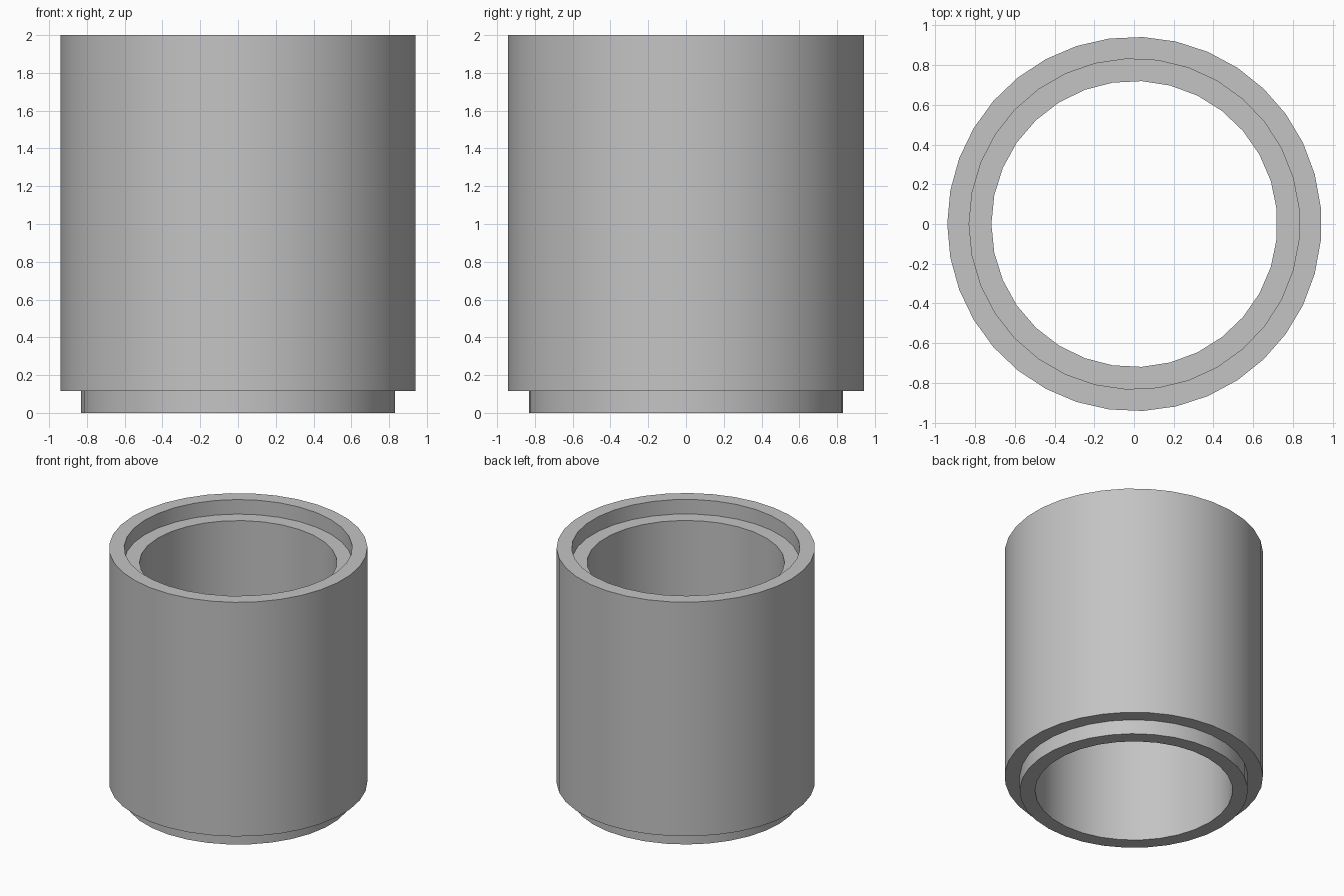
import bpy, bmesh, math

cube = bpy.data.objects.get("Cube")
if cube:
    bpy.data.objects.remove(cube, do_unlink=True)

# Main dimensions
HEIGHT, STEP = 2.0, 0.117
OUTER, MIDDLE, BORE = (0.942, 35), (0.832, 33), (0.72, 31)  # radius, sides
AXIS_X = 0.002

grey = bpy.data.materials.new("plain grey")
grey.use_nodes = True
colour = (0.55, 0.55, 0.55, 1.0)
grey.diffuse_color = colour
grey.node_tree.nodes["Principled BSDF"].inputs["Base Color"].default_value = colour

bm = bmesh.new()


def ring(size, z):
    """Closed loop of vertices and edges at height z."""
    radius, sides = size
    verts = []
    for i in range(sides):
        a = math.pi + math.tau * i / sides
        verts.append(bm.verts.new((AXIS_X + radius * math.cos(a), radius * math.sin(a), z)))
    edges = [bm.edges.new((verts[i - 1], verts[i])) for i in range(sides)]
    return verts, edges


def wall(low, high):
    """Upright band between two equal rings."""
    a, b = low[0], high[0]
    for i in range(len(a)):
        bm.faces.new((a[i - 1], a[i], b[i], b[i - 1]))


def flat(outer, inner):
    """Flat annulus between two rings at one height."""
    bmesh.ops.triangle_fill(bm, edges=outer[1] + inner[1], use_beauty=True)


# Rings of the sleeve
body_low, body_top = ring(OUTER, STEP), ring(OUTER, HEIGHT)
spigot_low, spigot_top = ring(MIDDLE, 0), ring(MIDDLE, STEP)
socket_low, socket_top = ring(MIDDLE, HEIGHT - STEP), ring(MIDDLE, HEIGHT)
bore_low, bore_top = ring(BORE, 0), ring(BORE, HEIGHT - STEP)

# Outer body, lower spigot, upper socket and through bore
for low, high in ((body_low, body_top), (spigot_low, spigot_top),
                  (socket_low, socket_top), (bore_low, bore_top)):
    wall(low, high)

# Rim, socket ledge, shoulder and foot
for outer, inner in ((body_top, socket_top), (socket_low, bore_top),
                     (body_low, spigot_top), (spigot_low, bore_low)):
    flat(outer, inner)

bmesh.ops.recalc_face_normals(bm, faces=bm.faces[:])
mesh = bpy.data.meshes.new("stepped_sleeve")
bm.to_mesh(mesh)
bm.free()
mesh.materials.append(grey)

sleeve = bpy.data.objects.new("stepped_sleeve", mesh)
bpy.context.collection.objects.link(sleeve)
bpy.context.view_layer.objects.active = sleeve
sleeve.select_set(True)
bpy.ops.object.shade_smooth_by_angle(angle=math.radians(30))
